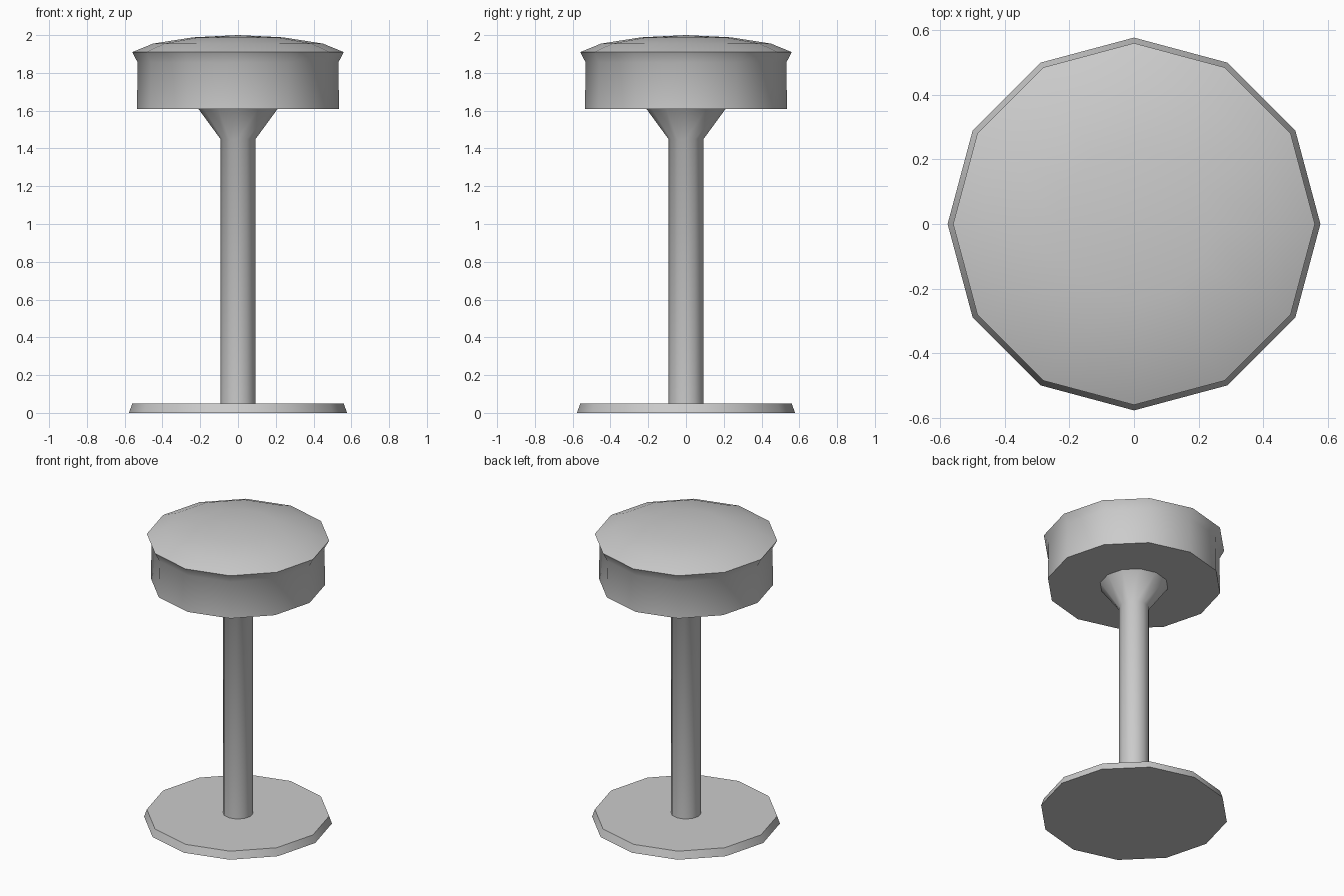
import bpy, bmesh, math

if "Cube" in bpy.data.objects:
    bpy.data.objects.remove(bpy.data.objects["Cube"])

SIDES = 12


def lathe(name, profile, angle=40):
    """Revolve (radius, z) points, bottom to top, into a closed solid."""
    bm = bmesh.new()
    rings = []
    for r, z in profile:
        if r == 0:
            rings.append([bm.verts.new((0, 0, z))] * SIDES)
        else:
            rings.append([bm.verts.new((r * math.cos(i * math.tau / SIDES),
                                        r * math.sin(i * math.tau / SIDES), z))
                          for i in range(SIDES)])
    for a, b in zip(rings, rings[1:]):
        for i in range(SIDES):
            j = (i + 1) % SIDES
            bm.faces.new(list(dict.fromkeys((a[i], a[j], b[j], b[i]))))
    # flat caps on open ends
    if profile[0][0]:
        bm.faces.new(rings[0][::-1])
    if profile[-1][0]:
        bm.faces.new(rings[-1])
    bmesh.ops.recalc_face_normals(bm, faces=bm.faces)
    mesh = bpy.data.meshes.new(name)
    bm.to_mesh(mesh)
    bm.free()
    obj = bpy.data.objects.new(name, mesh)
    bpy.context.collection.objects.link(obj)
    bpy.ops.object.select_all(action='DESELECT')
    obj.select_set(True)
    bpy.context.view_layer.objects.active = obj
    bpy.ops.object.shade_smooth_by_angle(angle=math.radians(angle))
    return obj


# Floor plate with a bevelled rim
lathe("base", [(0.577, 0), (0.56, 0.05)])

# Post, flaring out into the seat support
lathe("post", [(0.093, 0.05), (0.093, 1.45), (0.21, 1.61)])

# Padded seat: straight band, overhanging lip and domed top
lathe("seat", [(0.535, 1.61), (0.531, 1.855), (0.56, 1.91),
               (0.45, 1.955), (0.24, 1.988), (0, 2.0)], 31)
